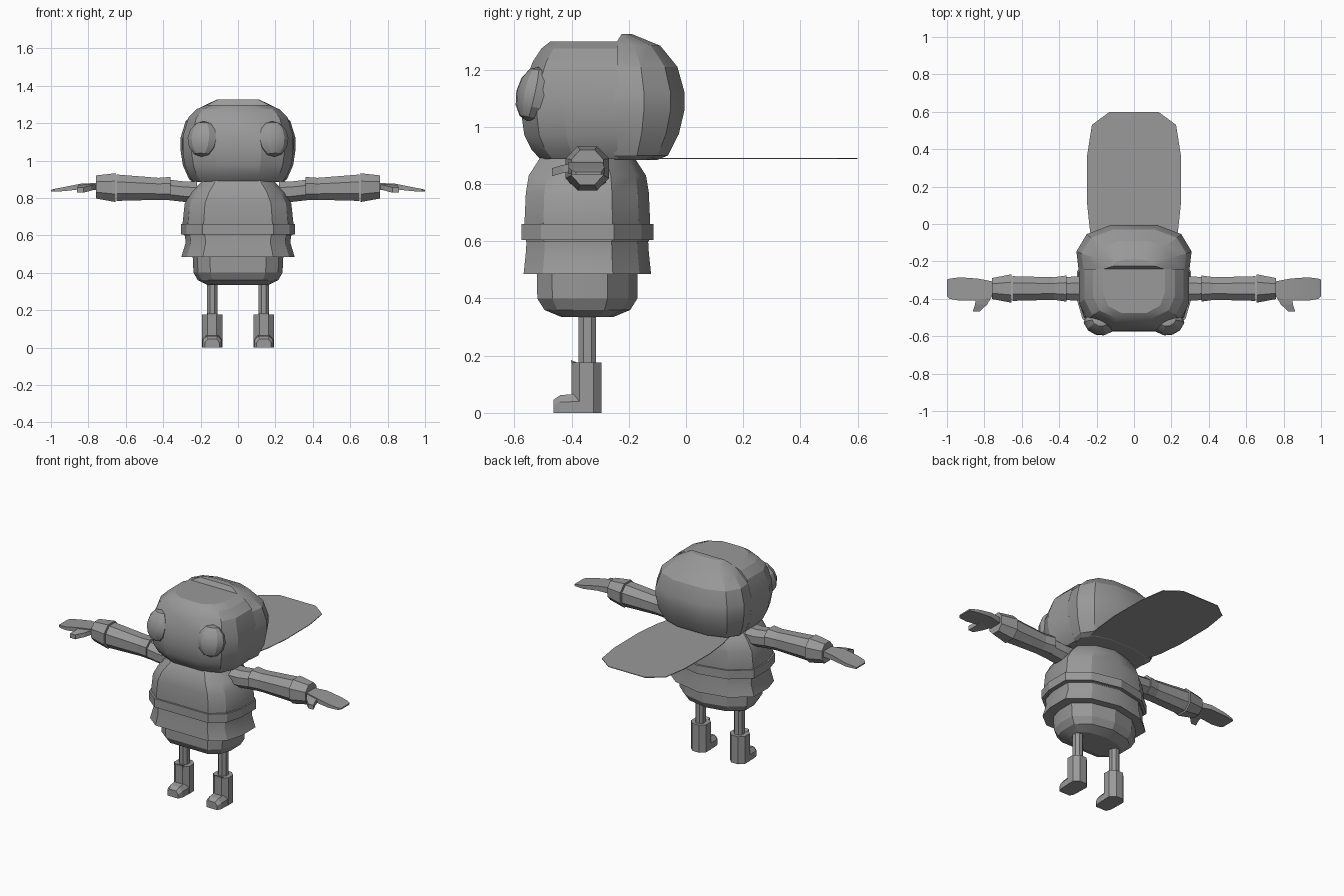
import bpy, bmesh, math
from mathutils import Vector, Matrix

if "Cube" in bpy.data.objects:
    bpy.data.objects.remove(bpy.data.objects["Cube"])

grey = bpy.data.materials.new("plain_grey")
grey.diffuse_color = (0.32, 0.32, 0.32, 1)
grey.use_nodes = True
grey.node_tree.nodes["Principled BSDF"].inputs["Base Color"].default_value = grey.diffuse_color
CY = -0.345  # depth of the body axis


def finish(name, bm, smooth=None):
    bmesh.ops.recalc_face_normals(bm, faces=bm.faces)
    me = bpy.data.meshes.new(name)
    bm.to_mesh(me)
    bm.free()
    me.materials.append(grey)
    ob = bpy.data.objects.new(name, me)
    bpy.context.collection.objects.link(ob)
    if smooth:
        bpy.context.view_layer.objects.active = ob
        ob.select_set(True)
        bpy.ops.object.shade_smooth_by_angle(angle=math.radians(smooth))
        ob.select_set(False)
    return ob


def loft(name, rings, smooth=None):
    """Skin a list of equal-length rings and cap both ends."""
    bm = bmesh.new()
    vs = [[bm.verts.new(p) for p in r] for r in rings]
    n = len(vs[0])
    for a, b in zip(vs, vs[1:]):
        for i in range(n):
            j = (i + 1) % n
            bm.faces.new((a[i], a[j], b[j], b[i]))
    bm.faces.new(vs[0])
    bm.faces.new(vs[-1])
    return finish(name, bm, smooth)


def octagon(rx, ry):
    k = 0.45
    return [(rx, -ry * k), (rx, ry * k), (rx * k, ry), (-rx * k, ry),
            (-rx, ry * k), (-rx, -ry * k), (-rx * k, -ry), (rx * k, -ry)]


# face half of the head: (z, half width, front y)
rings = []
for z, w, f in [(.888, .24, -.51), (.92, .262, -.54), (.97, .283, -.565), (1.04, .295, -.575),
                (1.13, .295, -.573), (1.23, .265, -.535), (1.275, .22, -.505), (1.298, .165, -.475)]:
    d = f + .24
    half = [(w, -.24), (w, -.24 + d * .55), (w * .84, -.24 + d * .84), (w * .42, f)]
    rings.append([(x, y, z) for x, y in half + [(-x, y) for x, y in reversed(half)]])
loft("face", rings, 20)

# hood on the back of the head: (z, half width, back y)
rings = []
for z, w, b in [(.885, .24, -.10), (.90, .262, -.063), (.975, .295, -.025), (1.06, .308, -.005),
                (1.12, .308, -.005), (1.21, .28, -.03), (1.284, .2, -.09), (1.325, .115, -.19)]:
    d = b + .25
    fy = -.25 if z < 1.3 else -.225
    half = [(w * .96, fy), (w, -.25 + d * .42), (w * .82, -.25 + d * .8), (w * .4, b)]
    rings.append([(x, y, z) for x, y in half + [(-x, y) for x, y in reversed(half)]])
loft("hood", rings, 20)


def body_ring(z, w, d):
    half = [(.62 * w, -d), (.9 * w, -.7 * d), (w, -.25 * d), (w, .4 * d), (.62 * w, .82 * d)]
    pts = half + [(0, d)] + [(-x, y) for x, y in reversed(half)]
    return [(x, y + CY, z) for x, y in pts]


# torso, belt, flared skirt and lower body
loft("torso", [body_ring(*r) for r in
               [(.60, .29, .215), (.66, .297, .22), (.77, .285, .215), (.83, .25, .205), (.892, .19, .165)]], 25)
loft("belt", [body_ring(*r) for r in [(.605, .306, .231), (.66, .306, .231)]])
loft("skirt", [body_ring(*r) for r in [(.485, .303, .223), (.56, .28, .215), (.61, .285, .212)]], 25)
loft("lower_body", [body_ring(*r) for r in
                    [(.335, .165, .09), (.36, .215, .15), (.40, .238, .175), (.50, .243, .176)]], 20)

# wing panel lying behind the neck
edge = [(.17, -.3), (.2, -.18), (.235, -.04), (.252, .12), (.25, .37), (.225, .53), (.13, .6)]
outline = edge + [(-x, y) for x, y in reversed(edge)]
loft("wing", [[(x, y, z) for x, y in outline] for z in (.887, .891)])

for s, side in ((-1, "left"), (1, "right")):
    # eyes
    bm = bmesh.new()
    bmesh.ops.create_uvsphere(bm, u_segments=10, v_segments=6, radius=1)
    m = (Matrix.Translation((s * .188, -.535, 1.115)) @ Matrix.Rotation(s * .3, 4, 'Z')
         @ Matrix.Rotation(-.22, 4, 'X') @ Matrix.Diagonal((.084, .058, .097, 1)))
    bm.transform(m)
    finish(side + "_eye", bm, 25)

    # arm pieces: (x, bottom z, top z, half depth)
    def tube(name, rows):
        loft(side + name, [[(s * x, CY + a, (lo + hi) / 2 + c) for a, c in octagon(r, (hi - lo) / 2)]
                           for x, lo, hi, r in rows])
    tube("_upper_arm", [(.22, .775, .888, .066), (.28, .778, .887, .066), (.39, .79, .90, .06)])
    tube("_shoulder_band", [(.36, .788, .912, .07), (.43, .79, .907, .06)])
    tube("_sleeve", [(.42, .79, .907, .06), (.65, .784, .925, .066)])
    tube("_cuff", [(.655, .778, .932, .076), (.76, .797, .92, .056)])

    # curved hand: (x, centre z, half thickness, front y, back y)
    loft(side + "_hand", [[(s * x, f, z - t), (s * x, b, z - t), (s * x, b, z + t), (s * x, f, z + t)]
                          for x, z, t, f, b in [(.74, .86, .02, -.385, -.31), (.835, .862, .015, -.41, -.292),
                                                (.93, .847, .011, -.41, -.285), (.985, .841, .007, -.40, -.292),
                                                (1.0, .838, .004, -.385, -.297)]], 30)
    loft(side + "_thumb", [[(s * x0, y, z - .014), (s * x1, y, z - .014), (s * x1, y, z + .014), (s * x0, y, z + .014)]
                           for x0, x1, y, z in [(.75, .84, -.37, .862), (.785, .85, -.43, .853),
                                                (.825, .862, -.468, .842)]])

    # leg and boot
    cx = s * .138
    loft(side + "_leg", [[(cx + x, CY + y, z) for x, y in octagon(.028, .031)] for z in (.16, .35)])
    loft(side + "_boot_shaft", [[(cx + x, -.348 + y, z) for x, y in octagon(.054, .053)] for z in (0, .176)])
    loft(side + "_boot_tongue", [[(cx + x, y, z) for x, y, z in
                                  [(-.026, -.38, .06), (-.026, -.38, .176), (-.026, -.403, .185)]],
                                 [(cx + x, y, z) for x, y, z in
                                  [(.026, -.38, .06), (.026, -.38, .176), (.026, -.403, .185)]]])
    # toe: (y, half width, top z)
    loft(side + "_boot_toe", [[(cx - w, y, 0), (cx + w, y, 0), (cx + w, y, h * .6), (cx + w * .6, y, h),
                               (cx - w * .6, y, h), (cx - w, y, h * .6)]
                              for y, w, h in [(-.34, .052, .068), (-.39, .053, .066), (-.44, .05, .062),
                                              (-.464, .038, .045)]])
